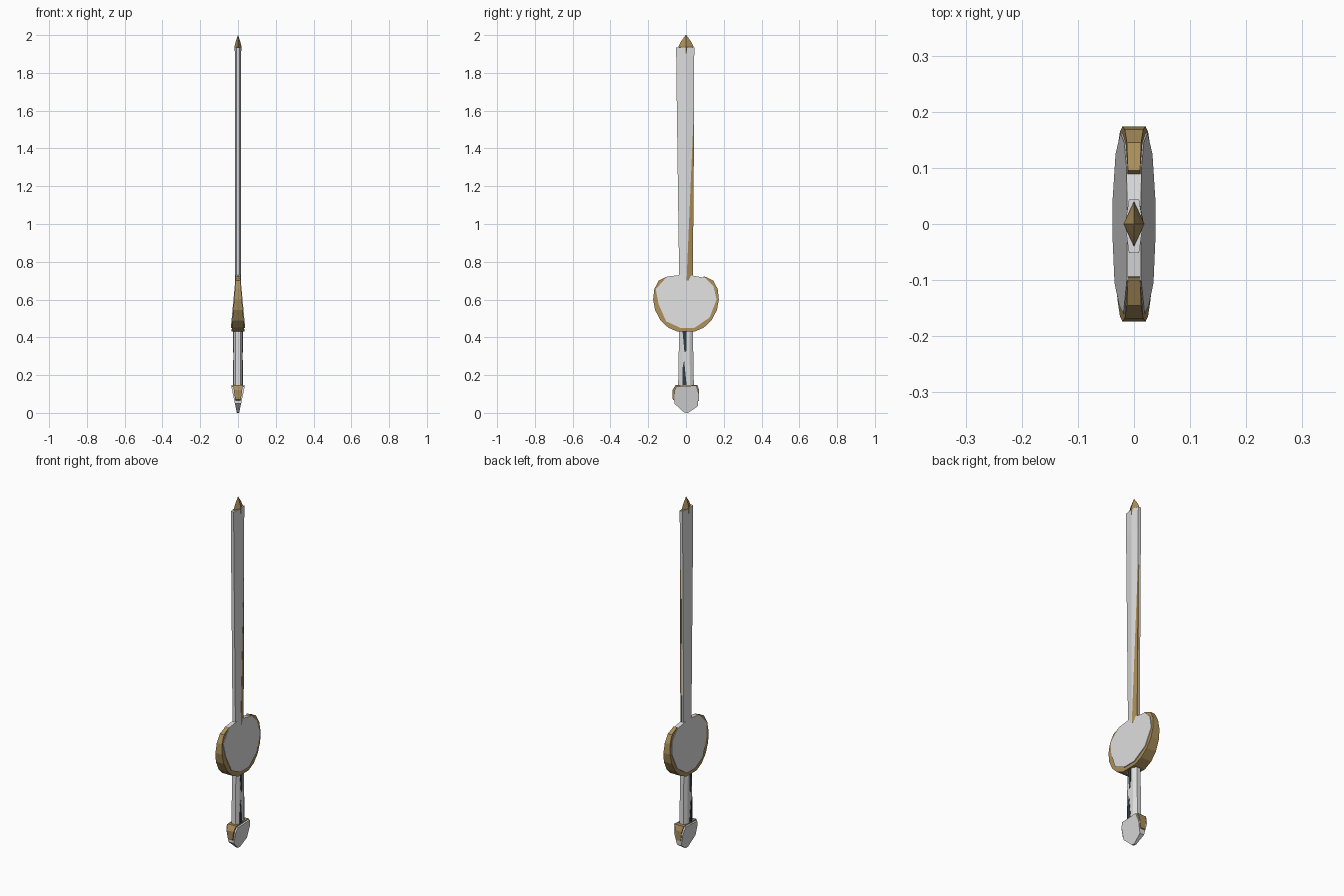
import bpy, bmesh

if "Cube" in bpy.data.objects:
    bpy.data.objects.remove(bpy.data.objects["Cube"])


def material(name, rgb):
    m = bpy.data.materials.new(name)
    m.diffuse_color = (*rgb, 1)
    m.use_nodes = True
    m.node_tree.nodes["Principled BSDF"].inputs["Base Color"].default_value = m.diffuse_color
    return m


WHITE = material("pale_steel", (0.72, 0.72, 0.72))
GOLD = material("antique_gold", (0.40, 0.27, 0.10))
DARK = material("dark_slate", (0.03, 0.045, 0.055))


def finish(name, bm, mat):
    bmesh.ops.recalc_face_normals(bm, faces=bm.faces)
    me = bpy.data.meshes.new(name)
    bm.to_mesh(me)
    bm.free()
    me.materials.append(mat)
    ob = bpy.data.objects.new(name, me)
    bpy.context.collection.objects.link(ob)
    return ob


def bridge(bm, a, b):
    n = len(a)
    for i in range(n):
        j = (i + 1) % n
        bm.faces.new((a[i], a[j], b[j], b[i]))


def slab(name, outline, hi, mat, lo=None):
    """Solid with a (y, z) outline; hi/lo give x of each side."""
    lo = lo or (lambda y, z: -hi(y, z))
    bm = bmesh.new()
    a = [bm.verts.new((hi(y, z), y, z)) for y, z in outline]
    b = [bm.verts.new((lo(y, z), y, z)) for y, z in outline]
    bm.faces.new(a)
    bm.faces.new(b)
    bridge(bm, a, b)
    return finish(name, bm, mat)


def loft(name, rings, mat):
    """Solid through rings of (z, [(x, y), ...])."""
    bm = bmesh.new()
    vs = [[bm.verts.new((x, y, z)) for x, y in pts] for z, pts in rings]
    for a, b in zip(vs, vs[1:]):
        bridge(bm, a, b)
    bm.faces.new(vs[0])
    bm.faces.new(vs[-1])
    return finish(name, bm, mat)


def mirrored(half):
    """Mirror a right-hand outline (listed top to bottom) across y = 0."""
    return half + [(-y, z) for y, z in reversed(half) if y > 0]


# Blade: six-sided section, slightly wider towards the tip
def blade_section(y0, y1):
    return [(0.016, 0), (0.009, y1), (-0.009, y1),
            (-0.016, 0), (-0.009, y0), (0.009, y0)]


loft("blade", [(0.70, blade_section(-0.036, 0.034)),
               (1.80, blade_section(-0.051, 0.043)),
               (1.935, blade_section(-0.052, 0.044))], WHITE)

# Gold wedge inlaid on one bevel of the blade
slab("blade_inlay", [(0.003, 0.70), (0.036, 0.70), (0.0435, 1.6), (0.0415, 1.6), (0.02, 1.1)],
     lambda y, z: 0.0175 - 0.0072 * y / 0.036, GOLD,
     lambda y, z: 0.002)

# Gold tip: faceted kite
loft("blade_tip", [(z, [(x, 0), (0, y), (-x, 0), (0, -y)]) for z, x, y in
                   [(1.885, 0.0155, 0.001), (1.94, 0.0185, 0.04),
                    (1.965, 0.012, 0.027), (2.0, 0.001, 0.002)]], GOLD)


# Guard: white tapering shield through a wider gold rim
def guard_x(y, z):
    return 0.012 + 0.026 * (0.73 - z) / 0.28


slab("guard_plate", [(-0.10, 0.722), (-0.03, 0.73), (0.03, 0.728), (0.10, 0.715),
                     (0.145, 0.672), (0.162, 0.60), (0.125, 0.505), (0.045, 0.45),
                     (-0.03, 0.45), (-0.105, 0.485), (-0.145, 0.575),
                     (-0.16, 0.655)], guard_x, WHITE)
slab("guard_rim", mirrored([(0.075, 0.70), (0.095, 0.724), (0.145, 0.70), (0.168, 0.655),
                            (0.174, 0.60), (0.164, 0.545), (0.135, 0.49),
                            (0.095, 0.452), (0.045, 0.43)]),
     lambda y, z: guard_x(y, z) * 0.86, GOLD)


# Grip: eight-sided prism
def octagon(x, y):
    return [(x, y / 2), (x / 2, y), (-x / 2, y), (-x, y / 2),
            (-x, -y / 2), (-x / 2, -y), (x / 2, -y), (x, -y / 2)]


loft("grip", [(0.12, octagon(0.024, 0.042)), (0.46, octagon(0.024, 0.036))], WHITE)

# Dark slivers of wrapping on both faces of the grip
wraps = [[(-0.018, 0.43), (0.004, 0.43), (0.003, 0.33), (-0.008, 0.32)],
         [(-0.020, 0.14), (0.004, 0.14), (-0.004, 0.22), (-0.010, 0.28), (-0.018, 0.24)]]
for i, outline in enumerate(wraps):
    slab(f"grip_wrap_{i + 1}", outline, lambda y, z: 0.0255, DARK)

# Pommel: white wedge through a gold core
slab("pommel", [(-0.05, 0.14), (0.055, 0.145), (0.068, 0.10), (0.062, 0.035),
                (0.01, 0.0), (-0.01, 0.002), (-0.062, 0.05), (-0.062, 0.115)],
     lambda y, z: 0.006 + 0.21 * z, WHITE)
slab("pommel_core", [(-0.055, 0.148), (0.06, 0.148), (0.07, 0.12), (0.069, 0.065),
                     (0.0, 0.03), (-0.07, 0.07), (-0.072, 0.12)],
     lambda y, z: 0.004 + 0.15 * z, GOLD)
